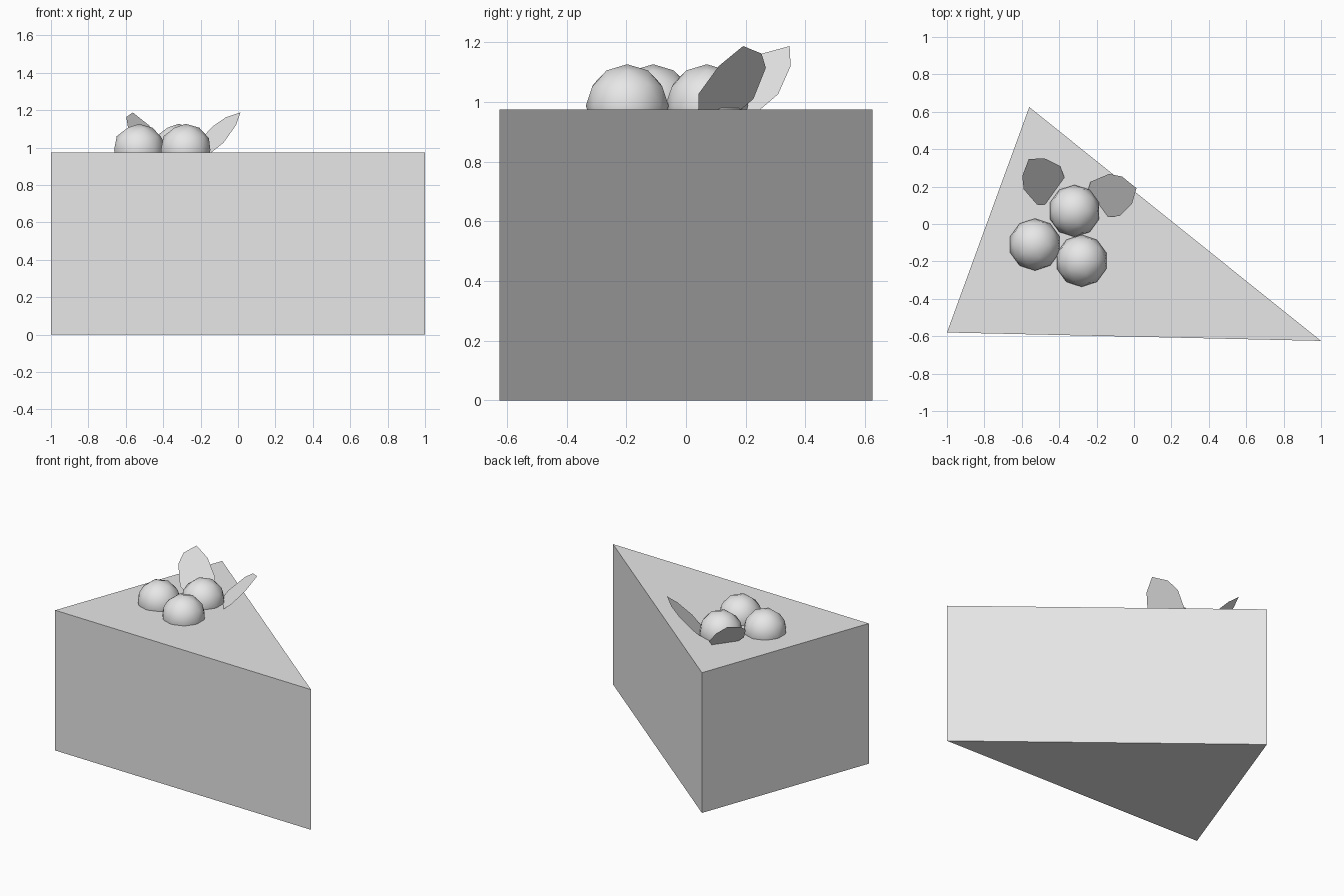
import bpy, bmesh
from mathutils import Vector

cube = bpy.data.objects.get("Cube")
if cube:
    bpy.data.objects.remove(cube, do_unlink=True)

# Single plain material
grey = bpy.data.materials.new("light_grey")
grey.use_nodes = True
grey.diffuse_color = (0.8, 0.8, 0.8, 1)
grey.node_tree.nodes["Principled BSDF"].inputs["Base Color"].default_value = grey.diffuse_color

CAKE_TOP = 0.975


def add_object(name, bm, smooth=False):
    """Turn a bmesh into a scene object with the shared material."""
    mesh = bpy.data.meshes.new(name)
    bm.to_mesh(mesh)
    bm.free()
    mesh.materials.append(grey)
    obj = bpy.data.objects.new(name, mesh)
    bpy.context.collection.objects.link(obj)
    if smooth:
        for poly in mesh.polygons:
            poly.use_smooth = True
    return obj


# Cake slice: triangle pulled up into a prism
bm = bmesh.new()
corners = [(-1, -0.58), (1, -0.625), (-0.56, 0.625)]
base = bm.faces.new([bm.verts.new((x, y, 0)) for x, y in corners])
pulled = bmesh.ops.extrude_face_region(bm, geom=[base], use_keep_orig=True)
top_verts = [e for e in pulled["geom"] if isinstance(e, bmesh.types.BMVert)]
bmesh.ops.translate(bm, verts=top_verts, vec=(0, 0, CAKE_TOP))
bmesh.ops.recalc_face_normals(bm, faces=bm.faces)
add_object("cake_slice", bm)

# Berries: round low-poly balls half sunk in the top
berries = {
    "berry_right": (-0.53, -0.11),
    "berry_front": (-0.28, -0.197),
    "berry_back": (-0.318, 0.07),
}
for name, (x, y) in berries.items():
    bm = bmesh.new()
    bmesh.ops.create_icosphere(bm, subdivisions=2, radius=0.139)
    berry = add_object(name, bm, smooth=True)
    berry.location = (x, y, 0.988)

# Leaves: one flat outline (across, outward), tilted up and mirrored
outline = [(-0.025, 0.035), (0, 0.14), (0.053, 0.188), (0.148, 0.213), (0.2, 0.146),
           (0.216, 0.052), (0.175, -0.005), (0.13, -0.05), (0.04, -0.05)]


def add_leaf(name, origin, across, outward):
    bm = bmesh.new()
    start = Vector((*origin, CAKE_TOP))
    side = Vector((*across, 0))
    rise = Vector((*outward, 1))
    face = bm.faces.new([bm.verts.new(start + side * a + rise * d) for a, d in outline])
    face.normal_update()
    if face.normal.z < 0:
        face.normal_flip()
    add_object(name, bm)


add_leaf("leaf_right", (-0.476, 0.104), (0.58, 0.81), (-0.81, 0.58))
add_leaf("leaf_left", (-0.246, 0.185), (0.59, -0.806), (0.806, 0.59))
